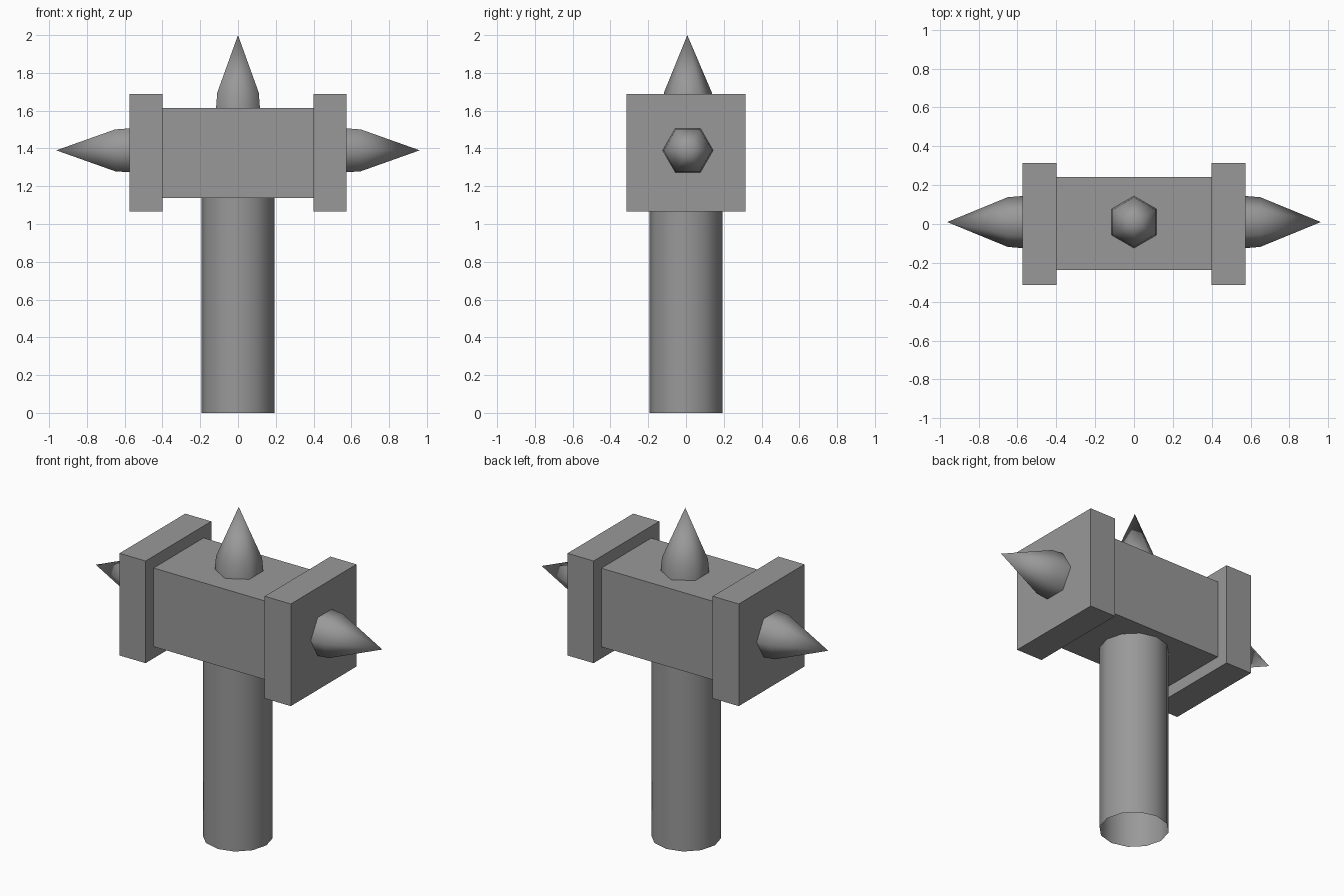
import bpy, math
from mathutils import Vector

if "Cube" in bpy.data.objects:
    bpy.data.objects.remove(bpy.data.objects["Cube"])

# Dark grey for every part
grey = bpy.data.materials.new("dark_grey")
grey.diffuse_color = (0.318, 0.318, 0.318, 1)
grey.use_nodes = True
grey.node_tree.nodes["Principled BSDF"].inputs["Base Color"].default_value = grey.diffuse_color


def make_object(name, verts, faces, smooth=False):
    mesh = bpy.data.meshes.new(name)
    mesh.from_pydata(verts, [], faces)
    mesh.polygons.foreach_set("use_smooth", [smooth] * len(faces))
    mesh.update()
    mesh.materials.append(grey)
    obj = bpy.data.objects.new(name, mesh)
    bpy.context.collection.objects.link(obj)
    return obj


def box(name, lo, hi):
    bpy.ops.mesh.primitive_cube_add(size=1)
    obj = bpy.context.object
    obj.name = name
    obj.data.materials.append(grey)
    lo, hi = Vector(lo), Vector(hi)
    for v in obj.data.vertices:
        v.co = [lo[i] + (v.co[i] + 0.5) * (hi[i] - lo[i]) for i in range(3)]
    return obj


def tube(name, origin, side, other, axis, rings, sides, tip=None):
    """Open rings of (distance, radius) along an axis, optionally closed to a tip."""
    o, s, t, a = map(Vector, (origin, side, other, axis))
    verts, faces = [], []
    for d, r in rings:
        for i in range(sides):
            ang = 2 * math.pi * i / sides
            verts.append(o + a * d + (s * math.cos(ang) + t * math.sin(ang)) * r)
    for k in range(len(rings) - 1):
        for i in range(sides):
            j = (i + 1) % sides
            b = k * sides
            faces.append((b + i, b + j, b + sides + j, b + sides + i))
    if tip is not None:
        last = (len(rings) - 1) * sides
        verts.append(Vector(tip))
        for i in range(sides):
            faces.append((last + i, last + (i + 1) % sides, len(verts) - 1))
    return make_object(name, verts, faces, smooth=True)


# Handle: smooth twelve-sided tube, open at the bottom
tube("handle", (-0.001, -0.001, 0), (1, 0, 0), (0, 1, 0), (0, 0, 1),
     [(0, 0.193), (1.138, 0.193)], 12)

# Hammer head
box("head_core", (-0.4, -0.238, 1.138), (0.4, 0.241, 1.615))

# End blocks and their side spikes
for label, s in (("right", 1), ("left", -1)):
    x0, x1 = sorted((0.4 * s, 0.575 * s))
    box(label + "_end_block", (x0, -0.315, 1.067), (x1, 0.315, 1.687))
    tube(label + "_spike", (0, 0.01, 1.39), (0, 1, 0), (0, 0, s), (s, 0, 0),
         [(0.575, 0.134), (0.65, 0.128)], 6, tip=(0.962 * s, 0.01, 1.39))

# Top spike
tube("top_spike", (0, 0.01, 0), (0, 1, 0), (-1, 0, 0), (0, 0, 1),
     [(1.615, 0.134), (1.695, 0.127)], 6, tip=(0, 0.007, 2.0))
